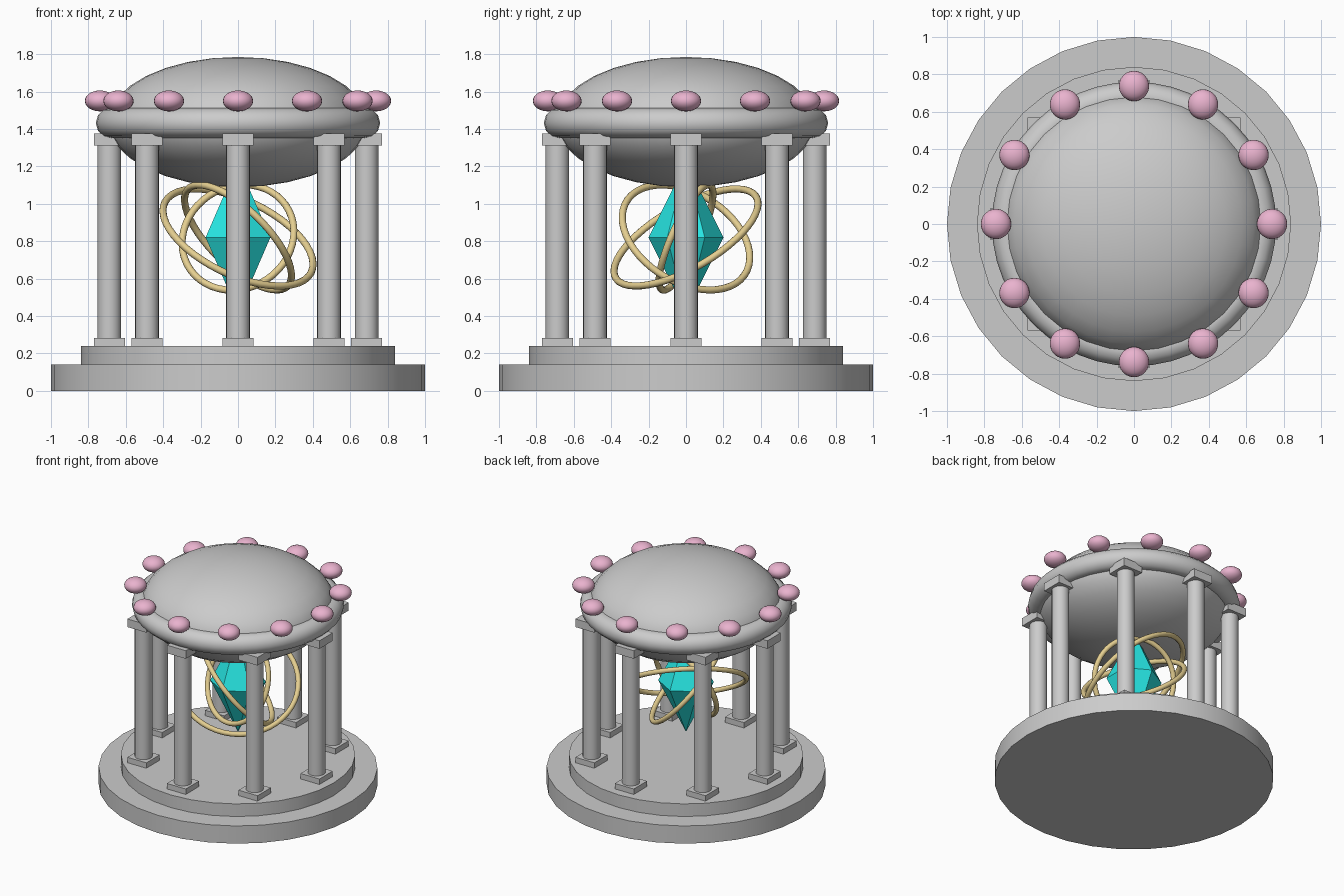
import bpy
from math import sin, cos, pi, radians
from mathutils import Vector

if "Cube" in bpy.data.objects:
    bpy.data.objects.remove(bpy.data.objects["Cube"])


def material(name, color):
    m = bpy.data.materials.new(name)
    m.diffuse_color = (*color, 1)
    m.use_nodes = True
    m.node_tree.nodes["Principled BSDF"].inputs["Base Color"].default_value = m.diffuse_color
    return m


pink = material("pink", (0.82, 0.45, 0.62))
gold = material("gold", (0.78, 0.62, 0.28))
cyan = material("cyan", (0.02, 0.80, 0.78))


def finish(name, smooth=True, mat=None):
    ob = bpy.context.object
    ob.name = name
    bpy.ops.object.transform_apply(location=False, rotation=True, scale=True)
    if smooth:
        bpy.ops.object.shade_smooth_by_angle(angle=radians(40))
    if mat:
        ob.data.materials.append(mat)
    return ob


def cylinder(name, x, y, r, z0, z1, sides=32):
    bpy.ops.mesh.primitive_cylinder_add(vertices=sides, radius=r, depth=z1 - z0,
                                        location=(x, y, (z0 + z1) / 2))
    return finish(name)


def block(name, x, y, width, z0, z1):
    bpy.ops.mesh.primitive_cube_add(size=1, location=(x, y, (z0 + z1) / 2))
    bpy.context.object.scale = (width, width, z1 - z0)
    return finish(name, smooth=False)


def ellipsoid(name, loc, r, height, segs, rings, mat=None):
    bpy.ops.mesh.primitive_uv_sphere_add(segments=segs, ring_count=rings, radius=1, location=loc)
    bpy.context.object.scale = (r, r, height)
    return finish(name, mat=mat)


def ring(name, z, major, minor, normal=(0, 0, 1), mat=None):
    bpy.ops.mesh.primitive_torus_add(
        major_radius=major, minor_radius=minor, major_segments=48, minor_segments=12,
        location=(0, 0, z), rotation=Vector((0, 0, 1)).rotation_difference(Vector(normal)).to_euler())
    return finish(name, mat=mat)


# Stepped round base
cylinder("lower_step", 0, 0, 1.0, 0, 0.14)
cylinder("upper_step", 0, 0, 0.84, 0.14, 0.24)

# Eight columns with square, axis-aligned feet and capitals
for i in range(8):
    x, y = 0.688 * cos(i * pi / 4), 0.688 * sin(i * pi / 4)
    cylinder(f"column_{i}", x, y, 0.063, 0.24, 1.36, 24)
    block(f"column_foot_{i}", x, y, 0.166, 0.235, 0.283)
    block(f"column_capital_{i}", x, y, 0.166, 1.313, 1.377)

# Roof: rounded rim ring around a flattened dome
ring("roof_rim", 1.432, 0.68, 0.08)
ellipsoid("roof_dome", (0, 0, 1.437), 0.695, 0.348, 32, 16)

# Pink beads around the rim
for i in range(12):
    a = i * pi / 6
    ellipsoid(f"bead_{i}", (0.738 * cos(a), 0.738 * sin(a), 1.55), 0.081, 0.056, 24, 12, pink)

# Six-sided floating crystal
verts = [(0.2 * sin(i * pi / 3), 0.2 * cos(i * pi / 3), 0) for i in range(6)]
verts += [(0, 0, 0.4), (0, 0, -0.4)]
faces = []
for i in range(6):
    j = (i + 1) % 6
    faces += [(j, i, 6), (i, j, 7)]
mesh = bpy.data.meshes.new("crystal")
mesh.from_pydata(verts, [], faces)
mesh.materials.append(cyan)
crystal = bpy.data.objects.new("crystal", mesh)
crystal.location.z = 0.82
bpy.context.collection.objects.link(crystal)

# Three tilted orbit rings
ring("orbit_ring_outer", 0.82, 0.434, 0.019, (0.38, -0.46, 0.80), gold)
ring("orbit_ring_middle", 0.82, 0.372, 0.019, (0.64, 0.40, 0.656), gold)
ring("orbit_ring_inner", 0.82, 0.308, 0.019, (-0.24, -0.88, 0.40), gold)
